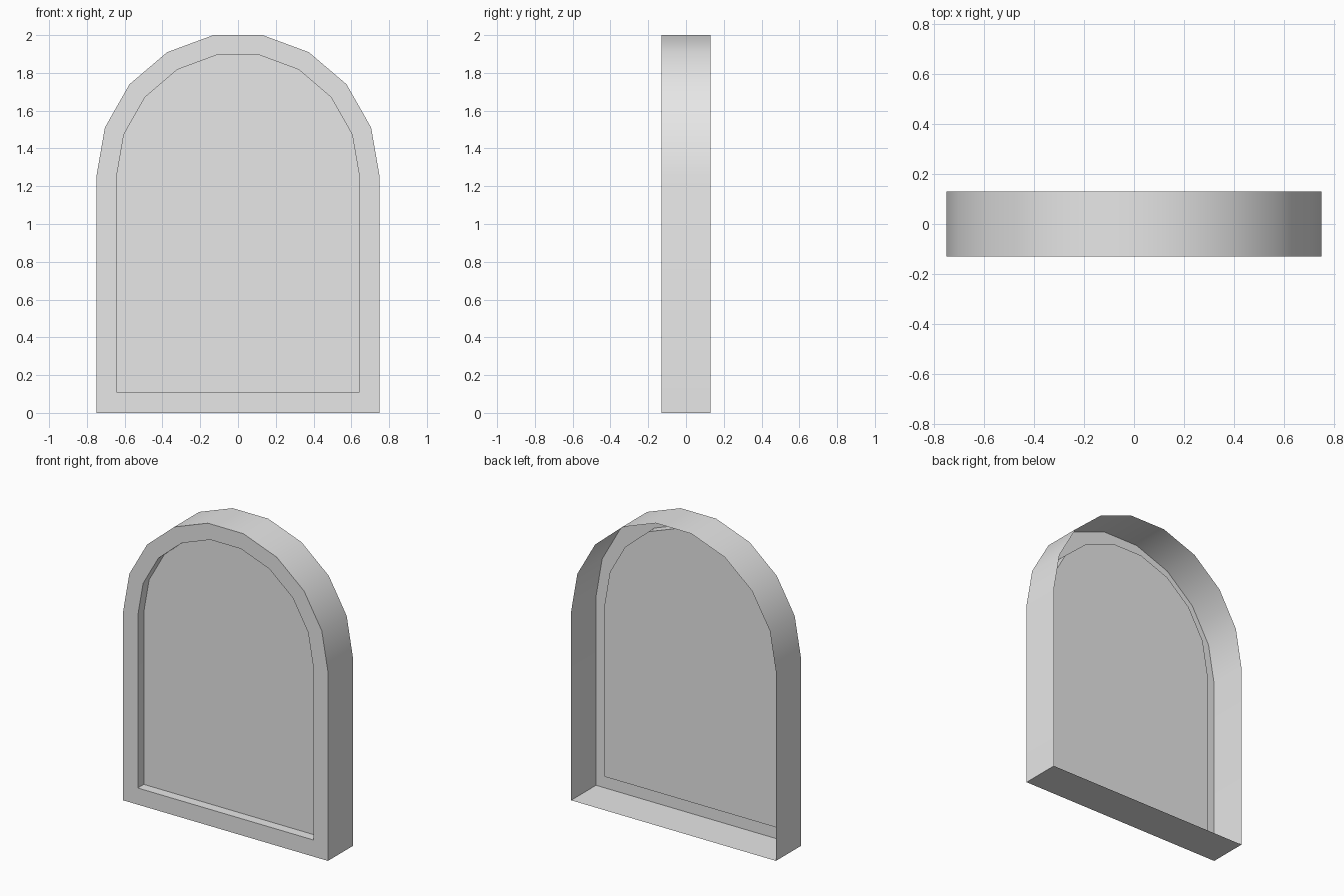
import bpy
import bmesh
from math import sin, cos, radians

cube = bpy.data.objects.get("Cube")
if cube:
    bpy.data.objects.remove(cube, do_unlink=True)

FRONT, BACK = -0.13, 0.13
PANEL_Y = FRONT + 0.063   # panel sits back from the front rim
SPRING = 1.25             # height where the arch begins

grey = bpy.data.materials.new("plain_grey")
grey.use_nodes = True
grey.diffuse_color = (0.8, 0.8, 0.8, 1)
grey.node_tree.nodes["Principled BSDF"].inputs["Base Color"].default_value = (0.8, 0.8, 0.8, 1)


def arch(half_width, bottom, top):
    """Arched outline of nine facets, anticlockwise from the front."""
    rise = (top - SPRING) / sin(radians(80))
    points = [(-half_width, bottom), (half_width, bottom)]
    for i in range(10):
        a = radians(20 * i)
        points.append((half_width * cos(a), SPRING + rise * sin(a)))
    return points


def loop(bm, outline, y):
    return [bm.verts.new((x, y, z)) for x, z in outline]


def bridge(bm, a, b):
    """Quads joining two matching closed loops."""
    n = len(a)
    for i in range(n):
        j = (i + 1) % n
        bm.faces.new((a[i], a[j], b[j], b[i]))


def finish(bm, name):
    mesh = bpy.data.meshes.new(name)
    bm.to_mesh(mesh)
    bm.free()
    mesh.materials.append(grey)
    obj = bpy.data.objects.new(name, mesh)
    bpy.context.collection.objects.link(obj)
    bpy.ops.object.select_all(action='DESELECT')
    obj.select_set(True)
    bpy.context.view_layer.objects.active = obj
    bpy.ops.object.shade_smooth_by_angle(angle=radians(30))


outer = arch(0.75, 0, 2)
inner = arch(0.643, 0.11, 1.895)

# Frame: open-backed outer wall, front rim and inner reveal
bm = bmesh.new()
loops = [loop(bm, outer, BACK), loop(bm, outer, FRONT),
         loop(bm, inner, FRONT), loop(bm, inner, PANEL_Y)]
for a, b in zip(loops, loops[1:]):
    bridge(bm, b, a)
# Keep the walls facing outward and the rim facing forward
wall = next(f for f in bm.faces if abs(f.calc_center_median().z) < 1e-4)
wall.normal_update()
if wall.normal.z > 0:
    bmesh.ops.reverse_faces(bm, faces=bm.faces[:])
finish(bm, "arch_frame")

# Recessed panel, single sheet facing forward
bm = bmesh.new()
panel = bm.faces.new(loop(bm, inner, PANEL_Y))
panel.normal_update()
if panel.normal.y > 0:
    panel.normal_flip()
finish(bm, "recessed_panel")
